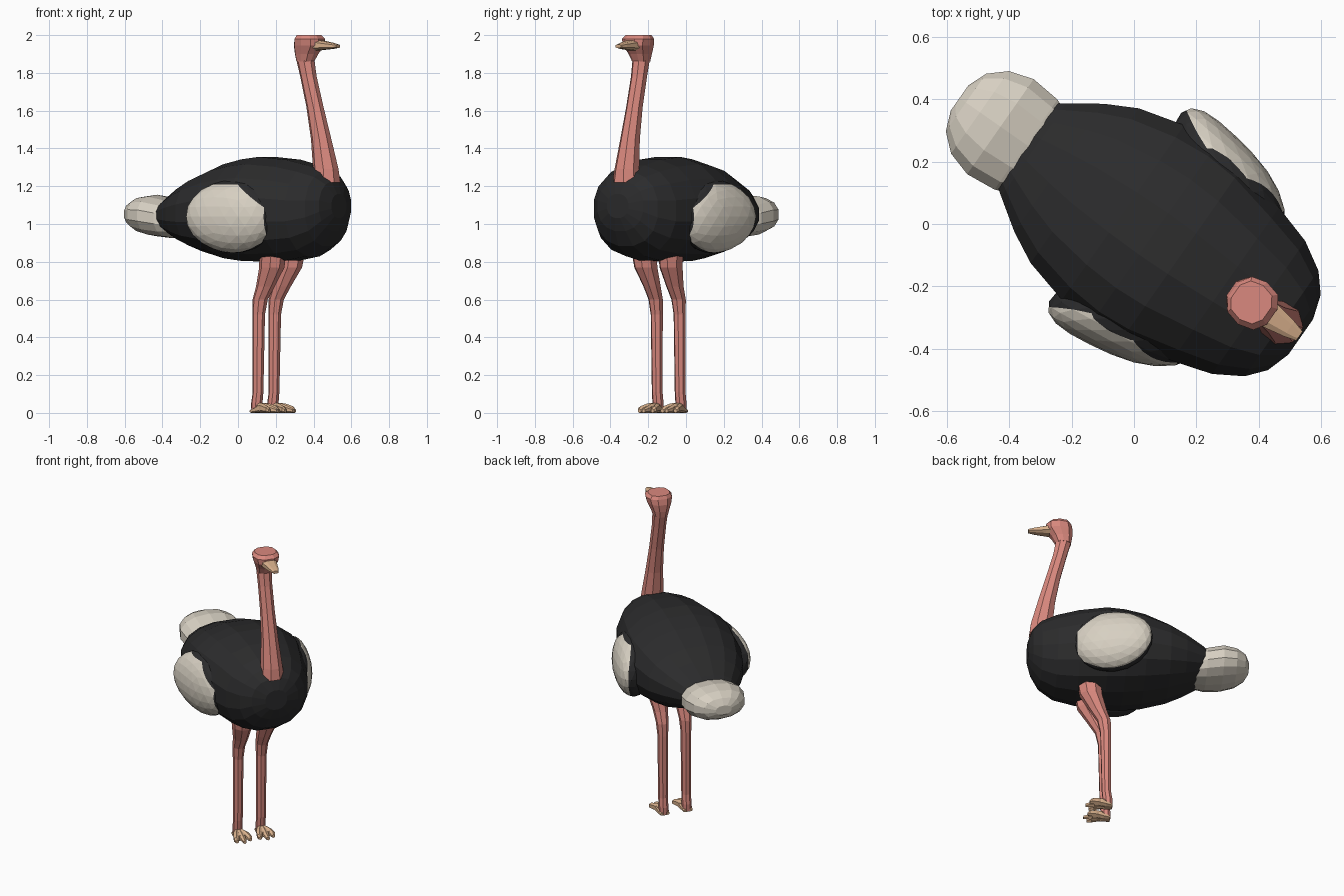
import bpy, bmesh, math
from mathutils import Vector, Matrix

cube = bpy.data.objects.get("Cube")
if cube:
    bpy.data.objects.remove(cube, do_unlink=True)


def material(name, rgb):
    m = bpy.data.materials.new(name)
    m.use_nodes = True
    m.diffuse_color = (*rgb, 1)
    m.node_tree.nodes["Principled BSDF"].inputs["Base Color"].default_value = (*rgb, 1)
    return m


BLACK = material("black feathers", (0.024, 0.024, 0.025))
WHITE = material("cream feathers", (0.68, 0.63, 0.54))
PINK = material("pink skin", (0.70, 0.25, 0.21))
TAN = material("tan horn", (0.68, 0.43, 0.26))

# The bird is modelled facing +x, then turned to its heading
HEADING = Matrix.Translation((0.006, 0.008, 0)) @ Matrix.Rotation(math.radians(-35), 4, "Z")


def finish(name, bm, *mats):
    bmesh.ops.recalc_face_normals(bm, faces=bm.faces)
    bm.transform(HEADING)
    me = bpy.data.meshes.new(name)
    bm.to_mesh(me)
    bm.free()
    for mat in mats:
        me.materials.append(mat)
    bpy.context.collection.objects.link(bpy.data.objects.new(name, me))


def loft(name, rows, mat, sides=8, axis="x", power=2.0):
    """Skin rings (x, y, z, half width, half height) strung along an axis."""
    bm = bmesh.new()
    rings = []
    for x, y, z, a, b in rows:
        ring = []
        for i in range(sides):
            t = 2 * math.pi * (i + 0.5) / sides
            c, s = (math.copysign(abs(f) ** (2 / power), f) for f in (math.cos(t), math.sin(t)))
            off = (0, a * c, b * s) if axis == "x" else (a * c, b * s, 0)
            ring.append(bm.verts.new(Vector((x, y, z)) + Vector(off)))
        rings.append(ring)
    for lo, hi in zip(rings, rings[1:]):
        for i in range(sides):
            j = (i + 1) % sides
            bm.faces.new((lo[i], lo[j], hi[j], hi[i]))
    bm.faces.new(rings[0])
    bm.faces.new(rings[-1])
    finish(name, bm, mat)


def span(x, half_width, low, high):
    return (x, 0, (low + high) / 2, half_width, (high - low) / 2)


# Body and tail
loft("body", [span(-0.46, 0.14, 0.99, 1.10), span(-0.40, 0.185, 0.945, 1.15),
              span(-0.30, 0.255, 0.895, 1.21), span(-0.20, 0.308, 0.855, 1.26),
              span(-0.05, 0.348, 0.815, 1.32), span(0.07, 0.36, 0.80, 1.347),
              span(0.18, 0.35, 0.797, 1.36), span(0.35, 0.305, 0.803, 1.345),
              span(0.48, 0.265, 0.825, 1.315), span(0.57, 0.21, 0.88, 1.28),
              span(0.62, 0.15, 0.96, 1.23), span(0.645, 0.07, 1.03, 1.16)],
     BLACK, sides=16, power=2.2)
loft("tail", [span(-0.36, 0.15, 0.93, 1.12), span(-0.43, 0.18, 0.925, 1.135),
              span(-0.53, 0.19, 0.935, 1.155), span(-0.61, 0.165, 0.955, 1.145),
              span(-0.665, 0.115, 0.985, 1.12), span(-0.69, 0.05, 1.02, 1.08)],
     WHITE, sides=14, power=2.3)

# Neck, wedge-shaped head and beak
loft("neck", [(0.562, 0, 1.22, 0.078, 0.075), (0.56, 0, 1.29, 0.07, 0.066),
              (0.53, 0, 1.45, 0.056, 0.052), (0.49, 0, 1.62, 0.047, 0.044),
              (0.448, 0, 1.78, 0.045, 0.043), (0.428, 0, 1.87, 0.05, 0.046)],
     PINK, axis="z")
loft("head", [(0.428, 0, 1.86, 0.048, 0.044), (0.436, 0, 1.90, 0.063, 0.056),
              (0.453, 0, 1.945, 0.083, 0.074), (0.457, 0, 1.98, 0.079, 0.082),
              (0.452, 0, 2.0, 0.064, 0.066)], PINK, sides=10, axis="z", power=2.4)
loft("beak", [span(0.49, 0.052, 1.915, 1.985), span(0.535, 0.044, 1.92, 1.972),
              span(0.60, 0.031, 1.926, 1.96), span(0.64, 0.019, 1.932, 1.95)],
     TAN, power=2.8)

# Limits of the cream patch on a unit wing: inside, top, front and upper front
PATCH = [(Vector((0, 0.16, 0)), Vector((0, -1, 0))),
         (Vector((0, 0, 0.87)), Vector((0, 0, 1))),
         (Vector((0.82, 0, 0)), Vector((1, 0, 0))),
         (Vector((0.53, 0, 0.53)), Vector((1, 0, 1)))]


def wing(name, side):
    """Flared shell: cream on the outer face, black above, inside and in front."""
    bm = bmesh.new()
    bmesh.ops.create_icosphere(bm, subdivisions=3, radius=1)
    for co, no in PATCH:
        bmesh.ops.bisect_plane(bm, geom=bm.verts[:] + bm.edges[:] + bm.faces[:],
                               plane_co=co, plane_no=no)
    for f in bm.faces:
        centre = f.calc_center_median()
        f.material_index = int(all((centre - co).dot(no) < 0 for co, no in PATCH))
    for v in bm.verts:
        rear = max(0, -v.co.x)
        v.co = Vector((v.co.x * 0.25, v.co.y * 0.125 + 0.05 * rear ** 2, v.co.z * 0.195))
    bm.transform(Matrix.Translation((0.155, 0.272, 1.04)) @ Matrix.Rotation(math.radians(-11), 4, "Z"))
    for v in bm.verts:
        v.co.y *= side
    finish(name, bm, BLACK, WHITE)


# Wings, legs and feet
for label, side in (("left", 1), ("right", -1)):
    wing(label + "_wing", side)
    y = 0.074 * side
    loft(label + "_leg", [(0.164, y, 0.006, 0.028, 0.028), (0.166, y, 0.05, 0.031, 0.030),
                          (0.174, y, 0.11, 0.029, 0.029), (0.178, y, 0.52, 0.035, 0.032),
                          (0.188, y, 0.60, 0.042, 0.038), (0.222, y, 0.67, 0.053, 0.045),
                          (0.268, y * 1.1, 0.77, 0.071, 0.060),
                          (0.285, y * 1.2, 0.90, 0.078, 0.068)], PINK, axis="z")
    loft(label + "_foot", [(0.14, y, 0.009, 0.030, 0.009), (0.18, y, 0.018, 0.038, 0.018),
                           (0.20, y, 0.025, 0.042, 0.025), (0.25, y, 0.018, 0.046, 0.018)],
         TAN, power=3)
    for toe, spread, reach in (("inner", -0.042, 0.278), ("middle", 0, 0.30), ("outer", 0.042, 0.278)):
        tip = y + spread * side
        loft(f"{label}_{toe}_toe", [(0.185, (4 * y + tip) / 5, 0.027, 0.024, 0.027),
                                    (0.225, (y + 2 * tip) / 3, 0.025, 0.023, 0.025),
                                    (0.265, tip, 0.018, 0.018, 0.018),
                                    (reach, tip, 0.011, 0.012, 0.011)], TAN, sides=6)
